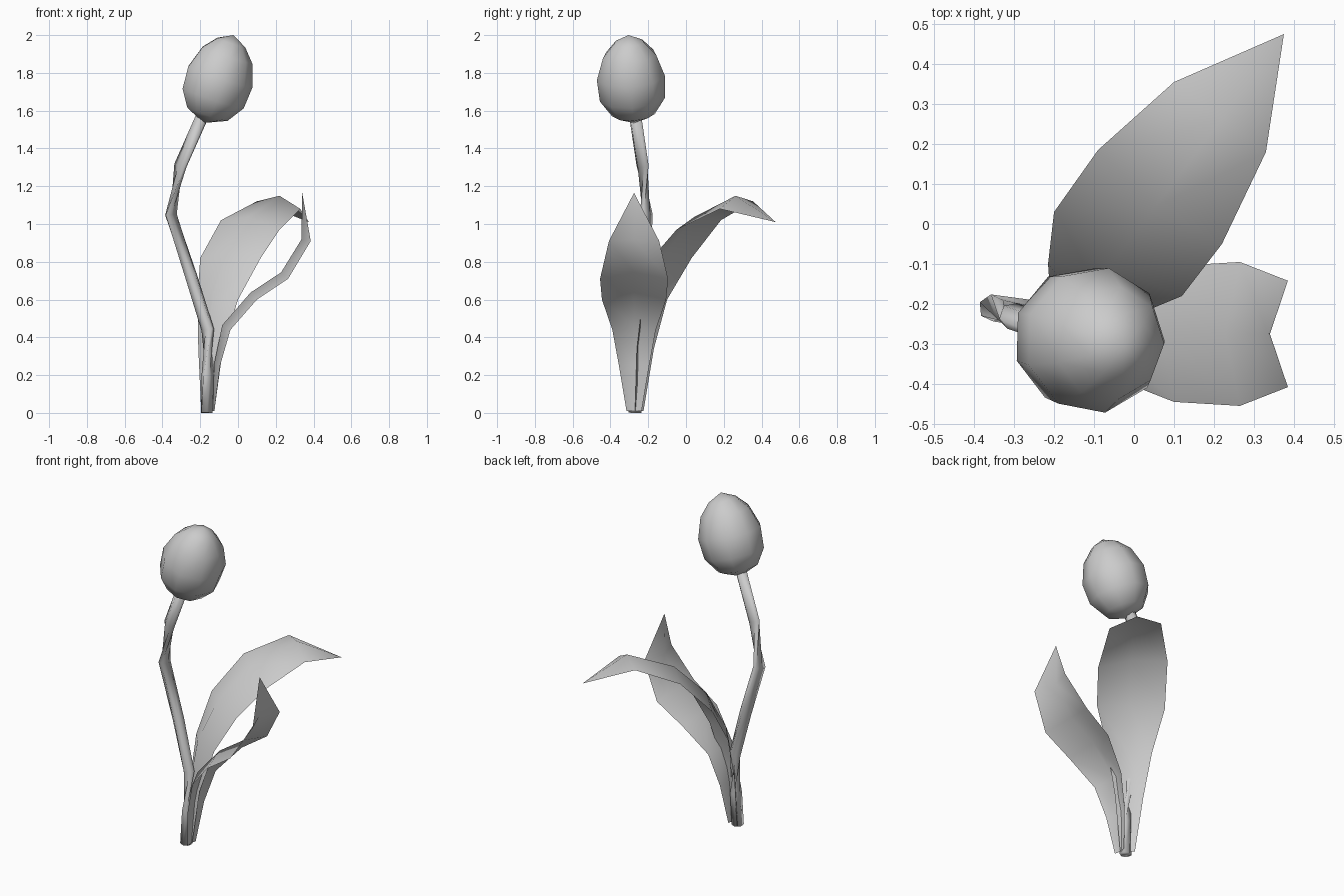
import bpy
import bmesh
import math
from mathutils import Vector

cube = bpy.data.objects.get("Cube")
if cube:
    bpy.data.objects.remove(cube, do_unlink=True)

# One plain grey for the whole plant
grey = bpy.data.materials.new("plain_grey")
grey.use_nodes = True
GREY_VALUE = (0.6, 0.6, 0.6, 1)
grey.diffuse_color = GREY_VALUE
grey.node_tree.nodes["Principled BSDF"].inputs["Base Color"].default_value = GREY_VALUE


def finish(bm, name):
    """Turn a bmesh into a smooth shaded object in the scene."""
    for face in bm.faces:
        face.smooth = True
    mesh = bpy.data.meshes.new(name)
    bm.to_mesh(mesh)
    bm.free()
    mesh.materials.append(grey)
    obj = bpy.data.objects.new(name, mesh)
    bpy.context.scene.collection.objects.link(obj)
    return obj


def add_ring(bm, centre, axis, radius, sides):
    turn = axis.to_track_quat("Z", "Y")
    ring = []
    for i in range(sides):
        angle = math.tau * i / sides
        offset = Vector((math.cos(angle), math.sin(angle), 0)) * radius
        ring.append(bm.verts.new(centre + turn @ offset))
    return ring


def bridge(bm, lower, upper):
    count = len(lower)
    for i in range(count):
        j = (i + 1) % count
        bm.faces.new((lower[i], lower[j], upper[j], upper[i]))


def build_stem(name, path, radius, sides):
    """Sweep a polygon along the path and cap both ends."""
    bm = bmesh.new()
    points = [Vector(p) for p in path]
    last = len(points) - 1
    rings = []
    for i, point in enumerate(points):
        axis = points[min(i + 1, last)] - points[max(i - 1, 0)]
        rings.append(add_ring(bm, point, axis, radius, sides))
    for lower, upper in zip(rings, rings[1:]):
        bridge(bm, lower, upper)
    bm.faces.new(list(reversed(rings[0])))
    bm.faces.new(rings[-1])
    return finish(bm, name)


def build_bloom(name, base, top, profile, sides):
    """Closed bud: rings of (height, radius) along a tilted axis."""
    bm = bmesh.new()
    base, top = Vector(base), Vector(top)
    axis = (top - base).normalized()
    rings = [add_ring(bm, base + axis * h, axis, r, sides) for h, r in profile]
    for lower, upper in zip(rings, rings[1:]):
        bridge(bm, lower, upper)
    start, end = bm.verts.new(base), bm.verts.new(top)
    for i in range(sides):
        j = (i + 1) % sides
        bm.faces.new((start, rings[0][j], rings[0][i]))
        bm.faces.new((end, rings[-1][i], rings[-1][j]))
    return finish(bm, name)


def build_leaf(name, edges, tip, bulge):
    """Leaf blade from pairs of edge points, with a raised midrib."""
    bm = bmesh.new()
    pairs = [(Vector(a), Vector(b)) for a, b in edges]
    tip = Vector(tip)
    middles = [(a + b) / 2 for a, b in pairs] + [tip]
    rows = []
    for i, (left, right) in enumerate(pairs):
        growth = middles[i + 1] - middles[max(i - 1, 0)]
        inward = (right - left).cross(growth).normalized()
        lift = bulge * min(1, (i + 0.3) / 2)
        rib = middles[i] + inward * lift
        rows.append([bm.verts.new(p) for p in (left, rib, right)])
    for low, high in zip(rows, rows[1:]):
        for k in range(2):
            bm.faces.new((low[k], low[k + 1], high[k + 1], high[k]))
    point = bm.verts.new(tip)
    for k in range(2):
        bm.faces.new((rows[-1][k], rows[-1][k + 1], point))
    return finish(bm, name)


# Bent stem
build_stem("stem", [
    (-0.165, -0.27, 0), (-0.16, -0.26, 0.2), (-0.16, -0.25, 0.44),
    (-0.25, -0.225, 0.73), (-0.355, -0.21, 1.05),
    (-0.305, -0.23, 1.31), (-0.185, -0.27, 1.58),
], 0.034, 6)

# Closed flower head
build_bloom("bloom", (-0.18, -0.275, 1.535), (-0.025, -0.305, 2), [
    (0.05, 0.115), (0.14, 0.175), (0.26, 0.184), (0.38, 0.143), (0.45, 0.08),
], 9)

# Large leaf arching to the back
build_leaf("back_leaf", [
    ((-0.195, -0.225, 0.01), (-0.125, -0.27, 0.01)),
    ((-0.21, -0.17, 0.34), (-0.08, -0.26, 0.34)),
    ((-0.215, -0.1, 0.6), (0, -0.23, 0.6)),
    ((-0.2, 0.03, 0.82), (0.12, -0.18, 0.82)),
    ((-0.09, 0.185, 1.02), (0.22, -0.05, 0.97)),
    ((0.1, 0.355, 1.12), (0.33, 0.18, 1.08)),
], (0.375, 0.475, 1.01), 0.05)

# Smaller leaf on the left, symmetric about its own midrib: x, z, half width
SIDE_Y = -0.275
side_rows = [
    (-0.125, 0.01, 0.04), (-0.095, 0.25, 0.08), (-0.04, 0.44, 0.115),
    (0.1, 0.6, 0.17), (0.265, 0.71, 0.18), (0.385, 0.91, 0.133),
]
build_leaf("side_leaf", [
    ((x, SIDE_Y + w, z), (x, SIDE_Y - w, z)) for x, z, w in side_rows
], (0.34, SIDE_Y, 1.165), 0.05)
